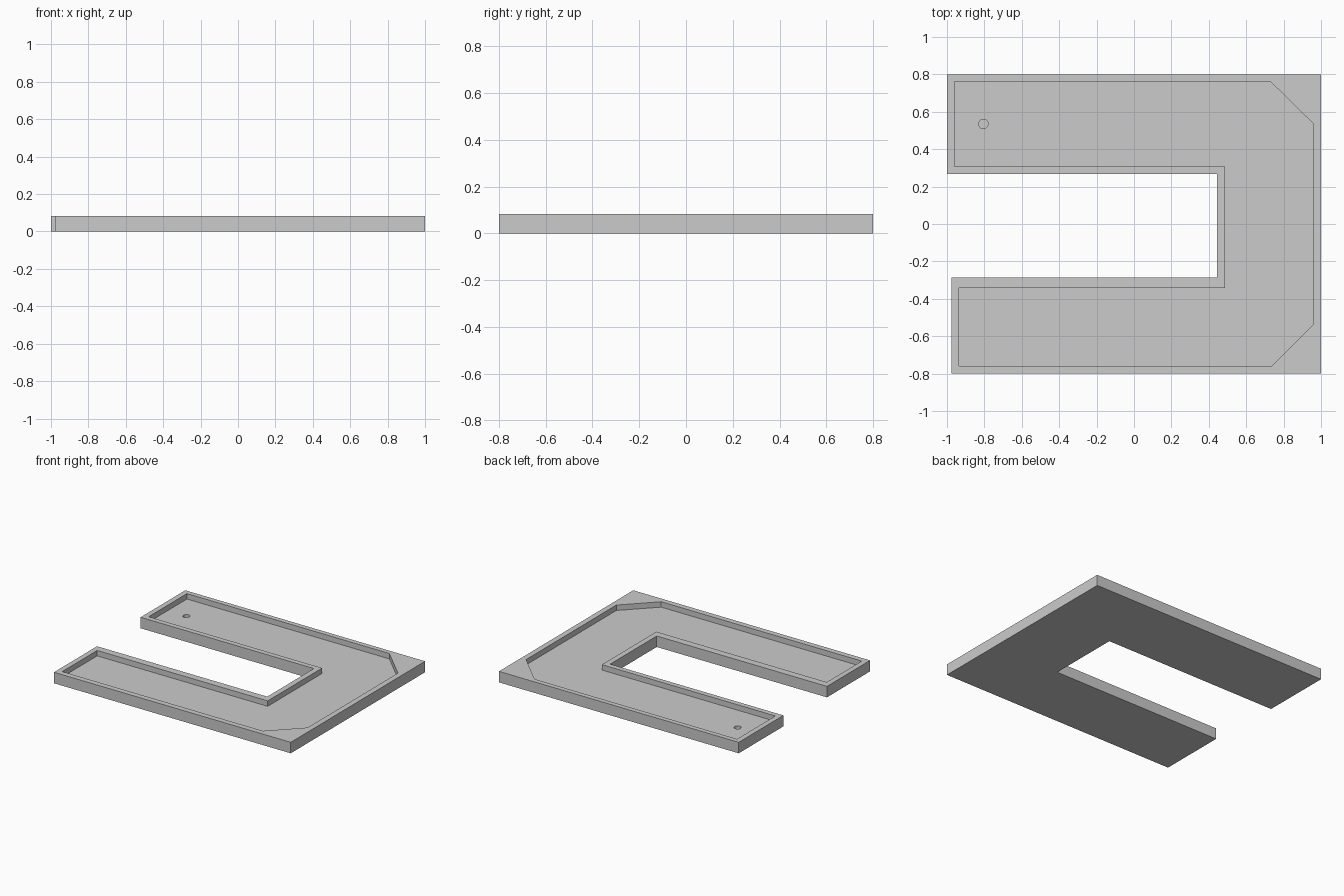
import bpy, bmesh, math

if "Cube" in bpy.data.objects:
    bpy.data.objects.remove(bpy.data.objects["Cube"])


def prism(name, outline, z0, z1):
    """Extrude a closed XY outline from z0 to z1."""
    bm = bmesh.new()
    face = bm.faces.new([bm.verts.new((x, y, z0)) for x, y in outline])
    ext = bmesh.ops.extrude_face_region(bm, geom=[face])
    verts = [v for v in ext["geom"] if isinstance(v, bmesh.types.BMVert)]
    bmesh.ops.translate(bm, verts=verts, vec=(0, 0, z1 - z0))
    bmesh.ops.recalc_face_normals(bm, faces=bm.faces)
    mesh = bpy.data.meshes.new(name)
    bm.to_mesh(mesh)
    bm.free()
    obj = bpy.data.objects.new(name, mesh)
    bpy.context.collection.objects.link(obj)
    return obj


def cut(target, cutter):
    """Subtract the cutter, then remove it."""
    mod = target.modifiers.new("cut", "BOOLEAN")
    mod.operation = "DIFFERENCE"
    mod.solver = "EXACT"
    mod.object = cutter
    cutter.hide_render = True
    bpy.context.view_layer.objects.active = target
    bpy.ops.object.modifier_apply(modifier=mod.name)
    bpy.data.objects.remove(cutter)


HEIGHT, FLOOR = 0.083, 0.042

# U-shaped tray body, with one arm slightly shorter
tray = prism("u_shaped_tray", [
    (-1, 0.8), (-1, 0.268), (0.445, 0.268), (0.445, -0.287),
    (-0.975, -0.287), (-0.975, -0.8), (1, -0.8), (1, 0.8)], 0, HEIGHT)

# Recess with two chamfered corners
cut(tray, prism("recess_cutter", [
    (-0.96, 0.763), (-0.96, 0.307), (0.487, 0.307), (0.487, -0.342),
    (-0.935, -0.342), (-0.935, -0.758), (0.738, -0.758), (0.958, -0.538),
    (0.958, 0.537), (0.728, 0.763)], FLOOR, HEIGHT + 0.1))

# Small blind hole in the floor of the longer arm
ring = [(-0.805 + 0.025 * math.cos(math.tau * i / 32),
         0.535 + 0.025 * math.sin(math.tau * i / 32)) for i in range(32)]
cut(tray, prism("hole_cutter", ring, 0.02, HEIGHT + 0.1))
